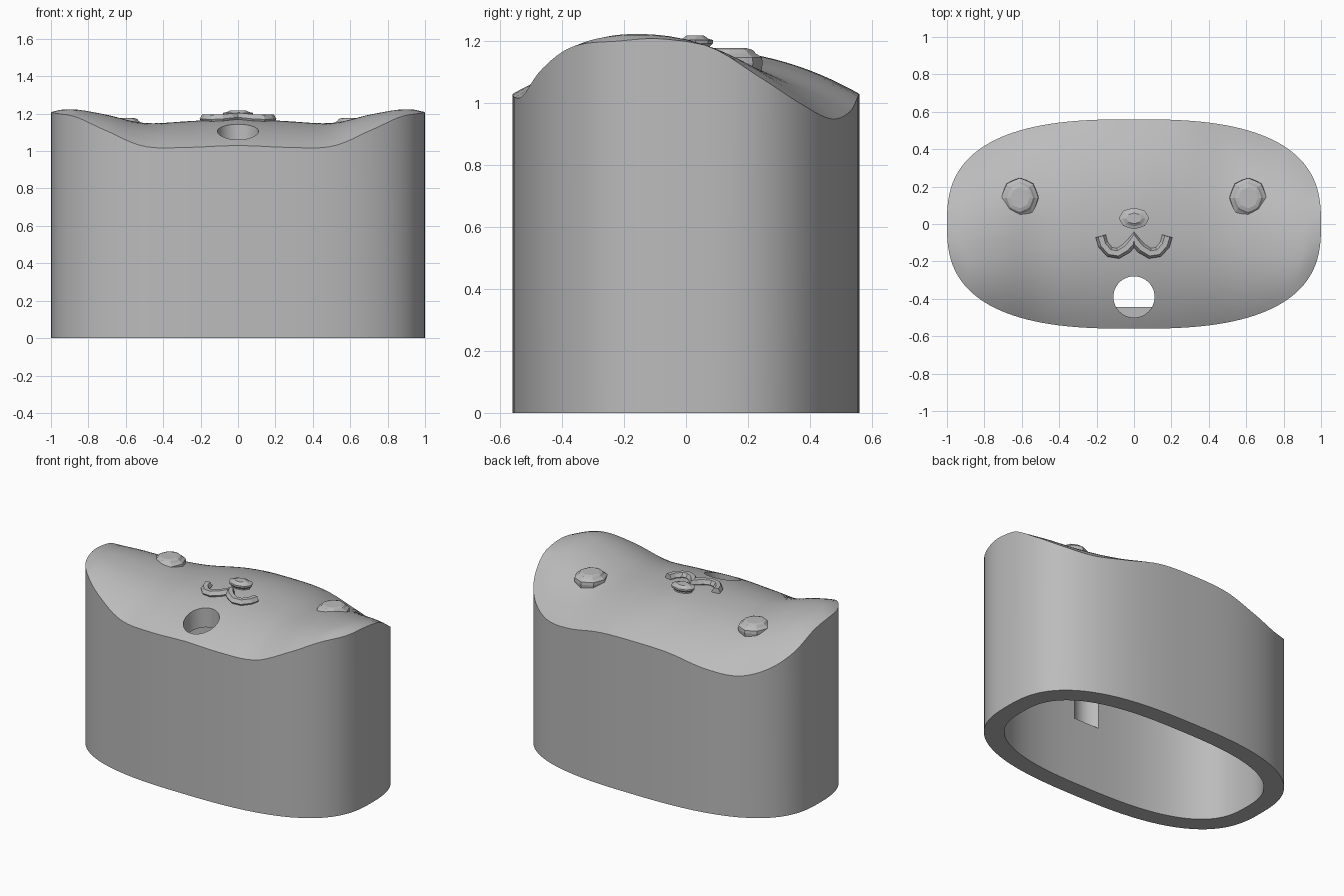
import bpy, bmesh, math

cube = bpy.data.objects.get("Cube")
if cube:
    bpy.data.objects.remove(cube, do_unlink=True)

grey = bpy.data.materials.new("plain_grey")
grey.use_nodes = True
grey.diffuse_color = (0.5, 0.5, 0.5, 1)
grey.node_tree.nodes["Principled BSDF"].inputs["Base Color"].default_value = (0.5, 0.5, 0.5, 1)

A, B, POWER = 1.0, 0.56, 2.7      # outline half width, half depth, roundness
WALL, CEILING = 0.115, 0.13
SEGMENTS, RINGS = 128, 24
# rim height from front centre round the end to back centre, and crest height from centre to end
RIM = [1.03, 1.02, 1.025, 1.11, 1.182, 1.2, 1.2, 1.09, 1.0, 0.95, 0.97, 1.02, 1.03]
CREST = [1.175, 1.16, 1.15, 1.195, 1.222, 1.218, 1.2]


def spline(table, pos):
    """Smooth curve through evenly spaced values, mirrored at both ends."""
    last = len(table) - 1
    i = max(0, min(int(pos), last - 1))
    t = pos - i
    p, q, r, s = [table[last - abs(last - abs(k))] for k in range(i - 1, i + 3)]
    return q + t / 2 * (r - p + t * (2 * p - 5 * q + 4 * r - s + t * (3 * (q - r) + s - p)))


def height(x, y):
    """Height of the saddle-shaped top."""
    ax = min(abs(x), 1.0)
    u = math.asin(ax) / math.pi * 12
    edge = B * max(1 - ax ** POWER, 1e-9) ** (1 / POWER)
    v = max(-1, min(1, y / edge))
    shift = 0.6 * ax * ax
    t = (v + shift) / (1 + shift) if v > -shift else (v + shift) / (1 - shift)
    rim = spline(RIM, u if t < 0 else 12 - u)
    crest = spline(CREST, u)
    return crest - (crest - rim) * abs(t) ** 2.2


def outline(a, b):
    def power(c):
        return math.copysign(abs(c) ** (2 / POWER), c) if abs(c) > 1e-9 else 0
    angles = [2 * math.pi * k / SEGMENTS for k in range(SEGMENTS)]
    return [(a * power(math.cos(t)), b * power(math.sin(t))) for t in angles]


def bridge(bm, low, high):
    n = len(low)
    for k in range(n):
        bm.faces.new((low[k], low[(k + 1) % n], high[(k + 1) % n], high[k]))


def finish(name, bm):
    bmesh.ops.recalc_face_normals(bm, faces=bm.faces)
    mesh = bpy.data.meshes.new(name)
    bm.to_mesh(mesh)
    bm.free()
    mesh.materials.append(grey)
    obj = bpy.data.objects.new(name, mesh)
    bpy.context.collection.objects.link(obj)
    return obj


def select(obj):
    bpy.ops.object.select_all(action='DESELECT')
    obj.select_set(True)
    bpy.context.view_layer.objects.active = obj


def shell(bm, a, b, drop):
    """Wall and domed cap; returns the bottom ring."""
    points = outline(a, b)
    base = [bm.verts.new((x, y, 0)) for x, y in points]
    lower = base
    for r in range(RINGS, 0, -1):
        s = r / RINGS
        ring = [bm.verts.new((x * s, y * s, height(x * s, y * s) - drop)) for x, y in points]
        bridge(bm, lower, ring)
        lower = ring
    centre = bm.verts.new((0, 0, height(0, 0) - drop))
    for k in range(SEGMENTS):
        bm.faces.new((lower[k], lower[(k + 1) % SEGMENTS], centre))
    return base


# Hollow body, open underneath
bm = bmesh.new()
bridge(bm, shell(bm, A, B, 0), shell(bm, A - WALL, B - WALL, CEILING))
body = finish("hollow_body", bm)

# Upright round hole that also grooves the inside of the front wall
bm = bmesh.new()
bmesh.ops.create_cone(bm, cap_ends=True, segments=64, radius1=0.11, radius2=0.11, depth=1.0)
bmesh.ops.translate(bm, verts=bm.verts, vec=(0, -0.39, 0.95))
cutter = finish("hole_cutter", bm)
cutter.hide_render = True
select(body)
cut = body.modifiers.new("hole", 'BOOLEAN')
cut.object, cut.operation, cut.solver = cutter, 'DIFFERENCE', 'EXACT'
bpy.ops.object.modifier_apply(modifier=cut.name)
bpy.data.objects.remove(cutter, do_unlink=True)
bpy.ops.object.shade_smooth_by_angle(angle=math.radians(30))


def stepped_button(name, x, y, rx, ry, steps):
    """Oval stack of scalloped steps given as (scale, z)."""
    bm = bmesh.new()
    rings = []
    for scale, z in steps:
        ring = []
        for k in range(24):
            t = 2 * math.pi * k / 24
            s = scale * (1 + 0.035 * math.cos(8 * t))
            ring.append(bm.verts.new((x + rx * s * math.cos(t), y + ry * s * math.sin(t), z)))
        if rings:
            bridge(bm, rings[-1], ring)
        rings.append(ring)
    bm.faces.new(rings[0])
    bm.faces.new(rings[-1])
    finish(name, bm)


# Eyes and nose
EYE = [(0.9, 1.07), (0.97, 1.13), (0.95, 1.148), (0.78, 1.16), (0.68, 1.172), (0.5, 1.178)]
for side, x in (("left", 0.61), ("right", -0.61)):
    stepped_button(side + "_eye", x, 0.14, 0.1, 0.107, EYE)
NOSE = [(0.8, 1.15), (0.8, 1.182), (1, 1.193), (1, 1.204), (0.75, 1.208), (0.5, 1.218)]
stepped_button("nose", 0, 0.03, 0.078, 0.055, NOSE)

# Mouth: two joined curls laid on the surface
half = [(0.178, -0.065), (0.165, -0.11), (0.13, -0.15), (0.085, -0.157), (0.04, -0.13), (0.012, -0.1)]
path = half + [(0, -0.07)] + [(-x, y) for x, y in reversed(half)]
curve = bpy.data.curves.new("mouth", 'CURVE')
curve.dimensions = '3D'
curve.bevel_depth, curve.bevel_resolution, curve.use_fill_caps = 0.028, 1, True
line = curve.splines.new('POLY')
line.points.add(len(path) - 1)
for point, (x, y) in zip(line.points, path):
    point.co = (x, y, height(x, y) + 0.008, 1)
curve.materials.append(grey)
mouth = bpy.data.objects.new("mouth", curve)
bpy.context.collection.objects.link(mouth)
select(mouth)
bpy.ops.object.convert(target='MESH')
for face in mouth.data.polygons:
    face.use_smooth = False
